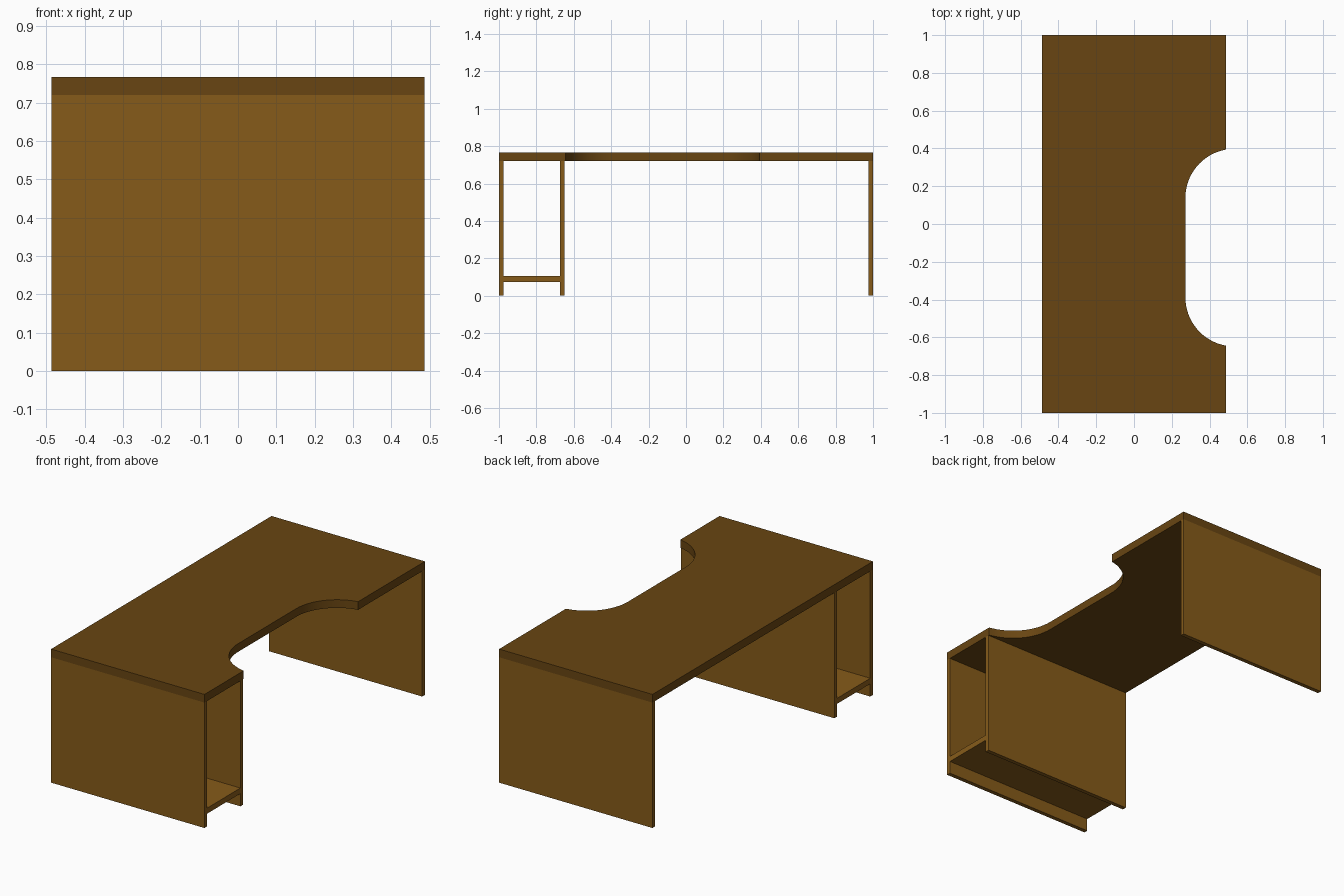
import bpy, bmesh
from math import sin, cos, acos, pi

if "Cube" in bpy.data.objects:
    bpy.data.objects.remove(bpy.data.objects["Cube"])

HALF_X, TOP, UNDER = 0.487, 0.767, 0.72


def material(name, color):
    m = bpy.data.materials.new(name)
    m.diffuse_color = (*color, 1)
    m.use_nodes = True
    m.node_tree.nodes["Principled BSDF"].inputs["Base Color"].default_value = m.diffuse_color
    return m


dark_wood = material("dark_wood", (0.14, 0.06, 0.006))
wood = material("wood", (0.24, 0.105, 0.01))


def add_object(name, bm, mat):
    bmesh.ops.recalc_face_normals(bm, faces=bm.faces)
    mesh = bpy.data.meshes.new(name)
    bm.to_mesh(mesh)
    bm.free()
    mesh.materials.append(mat)
    ob = bpy.data.objects.new(name, mesh)
    bpy.context.collection.objects.link(ob)
    return ob


def slab(name, outline, z0, z1, mat):
    """Extrude a plan outline from z0 to z1."""
    bm = bmesh.new()
    face = bm.faces.new([bm.verts.new((x, y, z0)) for x, y in outline])
    ext = bmesh.ops.extrude_face_region(bm, geom=[face])["geom"]
    verts = [v for v in ext if isinstance(v, bmesh.types.BMVert)]
    bmesh.ops.translate(bm, verts=verts, vec=(0, 0, z1 - z0))
    return add_object(name, bm, mat)


def board(name, y0, y1, z0, z1):
    """Full-depth rectangular board."""
    outline = [(-HALF_X, y0), (HALF_X, y0), (HALF_X, y1), (-HALF_X, y1)]
    return slab(name, outline, z0, z1, wood)


# Desktop with a rounded knee cutout on the +x edge
R, CX, Y_LOW, Y_HIGH, STEPS = 0.26, 0.532, -0.388, 0.138, 16
start = acos((HALF_X - CX) / R)
angles = [start + (pi - start) * i / STEPS for i in range(STEPS + 1)]
low_arc = [(CX + R * cos(a), Y_LOW - R * sin(a)) for a in angles]
high_arc = [(CX + R * cos(a), Y_HIGH + R * sin(a)) for a in reversed(angles)]
outline = ([(-HALF_X, -1), (HALF_X, -1)] + low_arc + high_arc
           + [(HALF_X, 1), (-HALF_X, 1)])
desktop = slab("desktop", outline, UNDER, TOP, dark_wood)
bpy.context.view_layer.objects.active = desktop
desktop.select_set(True)
bpy.ops.object.shade_smooth_by_angle()

# Side panels, cabinet divider and low shelf
board("front_side_panel", -1, -0.976, 0, UNDER)
board("back_side_panel", 0.976, 1, 0, UNDER)
board("cabinet_divider", -0.674, -0.65, 0, UNDER)
board("cabinet_shelf", -0.976, -0.674, 0.073, 0.105)
